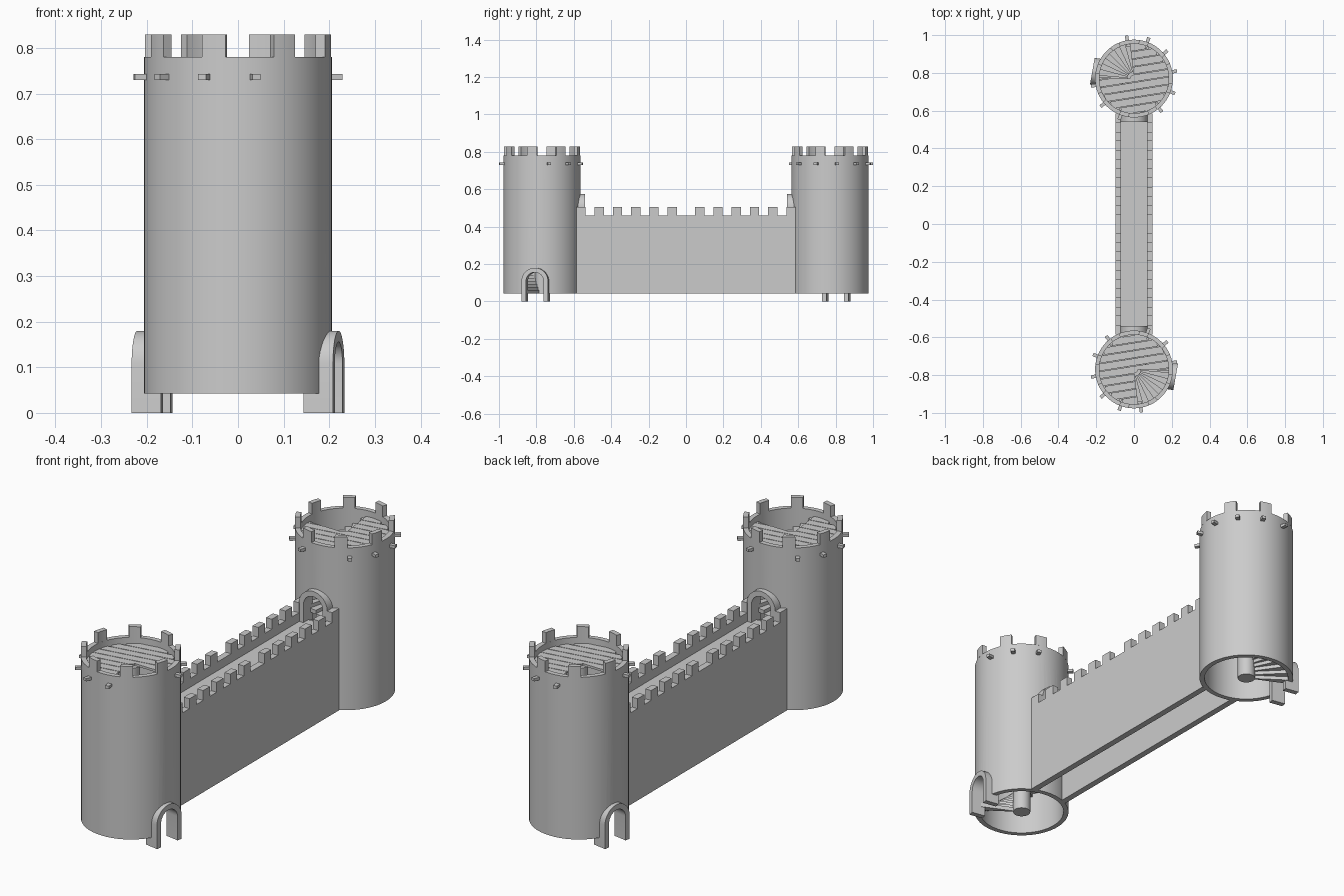
import bpy, bmesh
from math import sin, cos, pi, radians, sqrt
from mathutils import Matrix, Vector

if "Cube" in bpy.data.objects:
    bpy.data.objects.remove(bpy.data.objects["Cube"])

CY = -0.77                      # front tower centre
R, RI = 0.206, 0.184            # tower wall radii
TOWER = Matrix.Translation((0, CY, 0))


def finish(name, bm, smooth=False):
    bmesh.ops.recalc_face_normals(bm, faces=bm.faces)
    me = bpy.data.meshes.new(name)
    bm.to_mesh(me)
    bm.free()
    ob = bpy.data.objects.new(name, me)
    bpy.context.collection.objects.link(ob)
    if smooth:
        shade(ob)
    return ob


def shade(ob):
    bpy.ops.object.select_all(action='DESELECT')
    bpy.context.view_layer.objects.active = ob
    ob.select_set(True)
    bpy.ops.object.shade_smooth_by_angle(angle=radians(30))


def box(bm, x0, x1, y0, y1, z0, z1, m=Matrix()):
    s = Matrix.Diagonal((x1 - x0, y1 - y0, z1 - z0, 1))
    t = Matrix.Translation(((x0 + x1) / 2, (y0 + y1) / 2, (z0 + z1) / 2))
    bmesh.ops.create_cube(bm, size=1, matrix=m @ t @ s)


def sector(bm, r0, r1, a0, a1, z0, z1, n, m=TOWER):
    """Ring segment between two angles in degrees; a full turn closes on itself."""
    full = abs(a1 - a0) >= 360
    rows = []
    for i in range(n if full else n + 1):
        a = radians(a0 + (a1 - a0) * i / n)
        rows.append([bm.verts.new(m @ Vector((r * cos(a), r * sin(a), z)))
                     for r, z in ((r0, z0), (r1, z0), (r1, z1), (r0, z1))])
    for i in range(n):
        p, q = rows[i], rows[(i + 1) % len(rows)]
        for k in range(4):
            l = (k + 1) % 4
            bm.faces.new((p[k], p[l], q[l], q[k]))
    if not full:
        bm.faces.new(rows[0])
        bm.faces.new(rows[-1])


def arch_points(w, z0, spring, n=16):
    return [(w, z0)] + [(w * cos(pi * i / n), spring + w * sin(pi * i / n))
                        for i in range(n + 1)] + [(-w, z0)]


def prism(bm, pts, d0, d1, m):
    a = [bm.verts.new(m @ Vector((d0, u, z))) for u, z in pts]
    b = [bm.verts.new(m @ Vector((d1, u, z))) for u, z in pts]
    for i in range(len(pts)):
        j = (i + 1) % len(pts)
        bm.faces.new((a[i], a[j], b[j], b[i]))
    bm.faces.new(a)
    bm.faces.new(b)


def cut(ob, cutters):
    for c in cutters:
        c.hide_render = True
        mod = ob.modifiers.new("cut", 'BOOLEAN')
        mod.operation, mod.solver, mod.object = 'DIFFERENCE', 'EXACT', c
    dg = bpy.context.evaluated_depsgraph_get()
    me = bpy.data.meshes.new_from_object(ob.evaluated_get(dg))
    ob.modifiers.clear()
    ob.data = me
    for c in cutters:
        bpy.data.objects.remove(c)


parts = []

# door frames and the matching openings: (name, angle, base height, outer distance)
openings = []
for name, ang, base, dist in (("ground_door_frame", -10, 0.0, 0.224),
                              ("walkway_door_frame", 90, 0.395, 0.231)):
    m = TOWER @ Matrix.Rotation(radians(ang), 4, 'Z')
    spring = base + 0.108
    outline = arch_points(0.072, base, spring) + arch_points(0.048, base, spring)[::-1]
    bm = bmesh.new()
    prism(bm, outline, dist - 0.065, dist, m)
    parts.append(finish(name, bm, True))
    bm = bmesh.new()
    prism(bm, arch_points(0.055, base - 0.01 if base == 0 else base + 0.02, spring), 0.1, 0.3, m)
    openings.append(finish("opening_cutter", bm))

# round tower wall
bm = bmesh.new()
sector(bm, RI, R, 0, 360, 0.042, 0.78, 64)
tower = finish("tower_wall", bm)
cut(tower, openings)
shade(tower)
parts.append(tower)

# tower battlements
bm = bmesh.new()
for k in range(8):
    c = 30 + 45 * k
    sector(bm, RI, R, c - 7.5, c + 7.5, 0.78, 0.829, 4)
parts.append(finish("tower_merlons", bm, True))

# beam ends poking through the wall (none above the doors)
bm = bmesh.new()
for a in range(10, 370, 30):
    if a not in (100, 310, 340):
        box(bm, 0.17, 0.231, -0.009, 0.009, 0.73, 0.743,
            TOWER @ Matrix.Rotation(radians(a), 4, 'Z'))
parts.append(finish("beam_ends", bm))

# plank deck with a stair opening
bm = bmesh.new()
pitch = 0.0405
tilt = TOWER @ Matrix.Rotation(radians(9), 4, 'Z')
for i in range(9):
    v0 = (i - 4.5) * pitch
    v1 = v0 + pitch - 0.003
    e = max(abs(v0), abs(v1))
    near = min(abs(v0), abs(v1)) if v0 * v1 > 0 else 0
    half = sqrt(max(0.001, 0.186 ** 2 - ((e + near) / 2) ** 2))
    box(bm, -half, half, v0, v1, 0.743, 0.753, tilt)
deck = finish("plank_deck", bm)
bm = bmesh.new()
sector(bm, 0.02, 0.3, 277, 358, 0.7, 0.8, 8)
cut(deck, [finish("stair_hole_cutter", bm)])
parts.append(deck)

# newel post and spiral stair, climbing clockwise from the ground door
bm = bmesh.new()
bmesh.ops.create_cone(bm, cap_ends=True, segments=24, radius1=0.038, radius2=0.038,
                      depth=0.70, matrix=TOWER @ Matrix.Translation((0, 0, 0.392)))
parts.append(finish("newel_post", bm, True))
bm = bmesh.new()
steps = 42
for i in range(steps):
    a = 335 - i * 10
    z = 0.06 + i * (0.745 - 0.06) / steps
    sector(bm, 0.034, RI + 0.004, a - 10, a, z - 0.018, z, 2)
parts.append(finish("spiral_stair", bm))

# second tower is the first turned half way round
half_turn = Matrix.Rotation(pi, 4, 'Z')
for ob in parts:
    twin = ob.copy()
    twin.name = "back_" + ob.name
    ob.name = "front_" + ob.name
    twin.matrix_world = half_turn
    bpy.context.collection.objects.link(twin)

# curtain wall: two side walls with merlons, and the walkway between
L, seg = 0.586, 0.586 / 12
for side, name in ((1, "right"), (-1, "left")):
    xa, xb = sorted((side * 0.069, side * 0.098))
    bm = bmesh.new()
    box(bm, xa, xb, -L, L, 0.042, 0.46)
    finish(name + "_curtain_wall", bm)
    bm = bmesh.new()
    for k in range(0, 12, 2):
        y = -L + k * seg
        box(bm, xa, xb, y, y + seg, 0.46, 0.505)
        box(bm, xa, xb, -y - seg, -y, 0.46, 0.505)
    finish(name + "_wall_merlons", bm)
bm = bmesh.new()
box(bm, -0.069, 0.069, -0.575, 0.575, 0.395, 0.42)
finish("walkway", bm)
